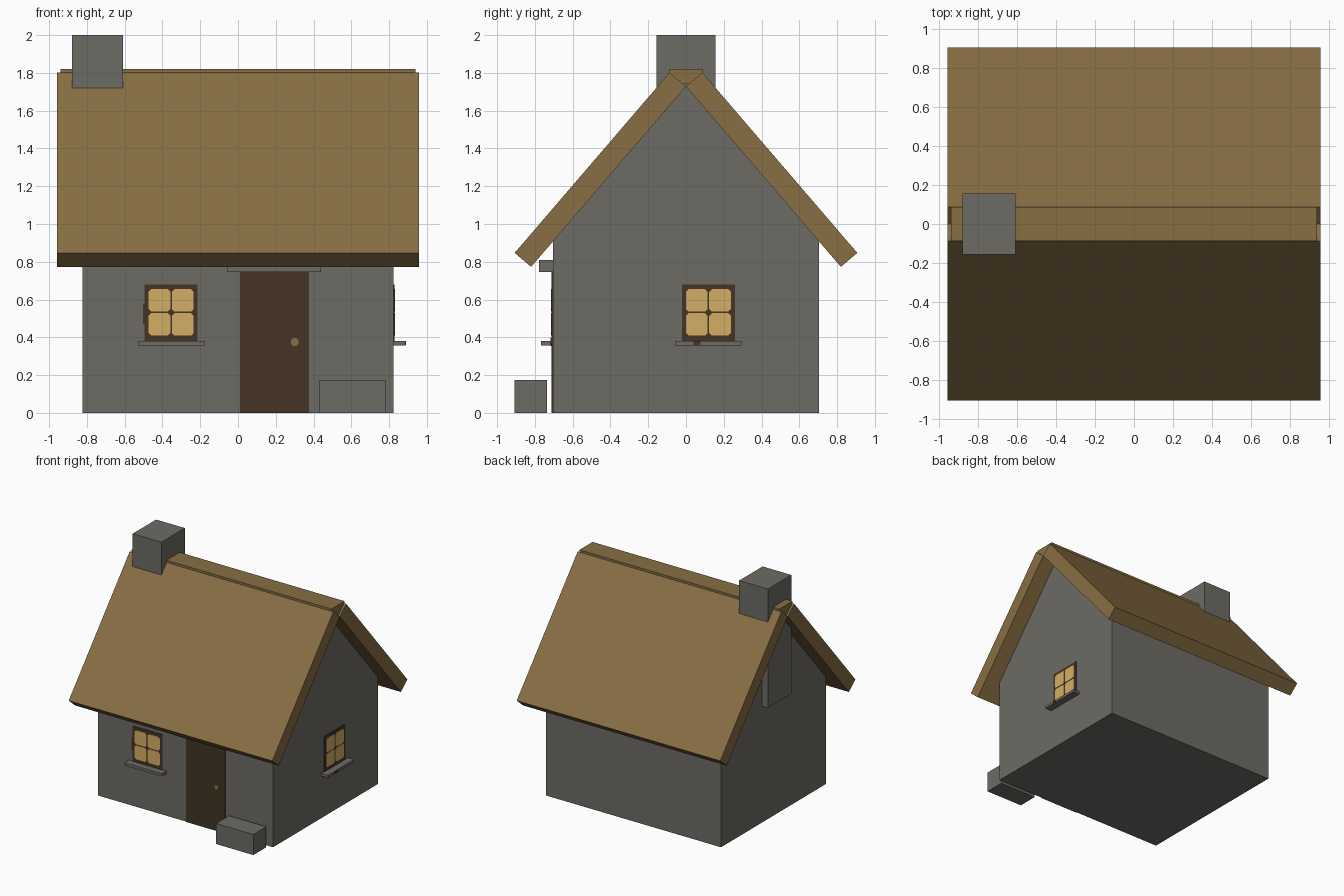
import bpy, bmesh, math
from mathutils import Matrix, Vector

if "Cube" in bpy.data.objects:
    bpy.data.objects.remove(bpy.data.objects["Cube"])


def material(name, rgb):
    m = bpy.data.materials.new(name)
    m.diffuse_color = (*rgb, 1)
    m.use_nodes = True
    m.node_tree.nodes["Principled BSDF"].inputs["Base Color"].default_value = m.diffuse_color
    return m


STONE = material("grey stone", (0.152, 0.146, 0.128))
THATCH = material("straw brown", (0.245, 0.158, 0.057))
WOOD = material("dark wood", (0.058, 0.036, 0.017))
GLASS = material("warm glass", (0.66, 0.43, 0.13))


def extrude(name, profile, vec, mat, xf=Matrix.Identity(4)):
    """Closed prism: a planar profile pushed along vec."""
    bm = bmesh.new()
    face = bm.faces.new([bm.verts.new(p) for p in profile])
    ret = bmesh.ops.extrude_face_region(bm, geom=[face], use_keep_orig=True)
    moved = [g for g in ret["geom"] if isinstance(g, bmesh.types.BMVert)]
    bmesh.ops.translate(bm, verts=moved, vec=Vector(vec))
    bmesh.ops.transform(bm, matrix=xf, verts=bm.verts)
    bmesh.ops.recalc_face_normals(bm, faces=bm.faces)
    mesh = bpy.data.meshes.new(name)
    bm.to_mesh(mesh)
    bm.free()
    mesh.materials.append(mat)
    ob = bpy.data.objects.new(name, mesh)
    bpy.context.collection.objects.link(ob)
    return ob


def box(name, x, y, z, mat, xf=Matrix.Identity(4)):
    prof = [(x[0], y[0], z[0]), (x[1], y[0], z[0]), (x[1], y[0], z[1]), (x[0], y[0], z[1])]
    return extrude(name, prof, (0, y[1] - y[0], 0), mat, xf)


# Gabled wall block
W, D = 0.823, 0.705
gable = [(-D, 0), (D, 0), (D, 0.908), (0, 1.728), (-D, 0.908)]
extrude("walls", [(-W, y, z) for y, z in gable], (2 * W, 0, 0), STONE)

# Two thick roof slabs and the ridge cap
R = 0.957
for side, label in ((-1, "front"), (1, "back")):
    slab = [(0, 1.728), (0.82, 0.773), (0.907, 0.847), (0.087, 1.802)]
    extrude("roof_" + label, [(-R, side * y, z) for y, z in slab], (2 * R, 0, 0), THATCH)
box("ridge_cap", (-0.94, 0.94), (-0.088, 0.088), (1.74, 1.82), THATCH)

# Chimney, hanging a little outside the left gable
box("chimney", (-0.88, -0.61), (-0.157, 0.157), (0.99, 2.0), STONE)

# Door with knob, lintel and the stone block beside it
box("door", (0.01, 0.375), (-D - 0.006, -D + 0.002), (0, 0.745), WOOD)
knob = [(0.30 + 0.022 * math.cos(a), -D - 0.012, 0.375 + 0.022 * math.sin(a))
        for a in (math.tau * (i + 0.5) / 8 for i in range(8))]
extrude("door_knob", knob, (0, 0.008, 0), THATCH)
box("door_lintel", (-0.055, 0.44), (-0.778, -D + 0.01), (0.746, 0.81), STONE)
box("stone_block", (0.43, 0.78), (-0.908, -0.735), (0, 0.175), STONE)


def window(label, xf):
    """Window in a local frame: centred on x = 0, wall plane at y = 0, facing -y."""
    box(label + "_window_frame", (-0.14, 0.14), (-0.005, 0.002), (0.375, 0.68), WOOD, xf)
    box(label + "_window_sill", (-0.176, 0.176), (-0.063, 0.01), (0.358, 0.381), STONE, xf)
    # four panes with clipped corners
    cz, g, w, h, c = 0.532, 0.004, 0.119, 0.123, 0.014
    outline = [(g + c, g), (w - c, g), (w, g + c), (w, h - c),
               (w - c, h), (g + c, h), (g, h - c), (g, g + c)]
    for sx in (-1, 1):
        for sz in (-1, 1):
            extrude(label + "_window_pane", [(sx * x, -0.009, cz + sz * z) for x, z in outline],
                    (0, 0.005, 0), GLASS, xf)


window("front", Matrix.Translation((-0.354, -D, 0)))
window("side", Matrix.Translation((W, 0.119, 0)) @ Matrix.Rotation(math.pi / 2, 4, "Z"))

# Small wooden catches on the windows
box("front_window_catch", (-0.504, -0.49), (-D - 0.005, -D + 0.002), (0.47, 0.58), WOOD)
box("side_sill_catch", (W + 0.055, W + 0.066), (0.04, 0.078), (0.359, 0.38), WOOD)
